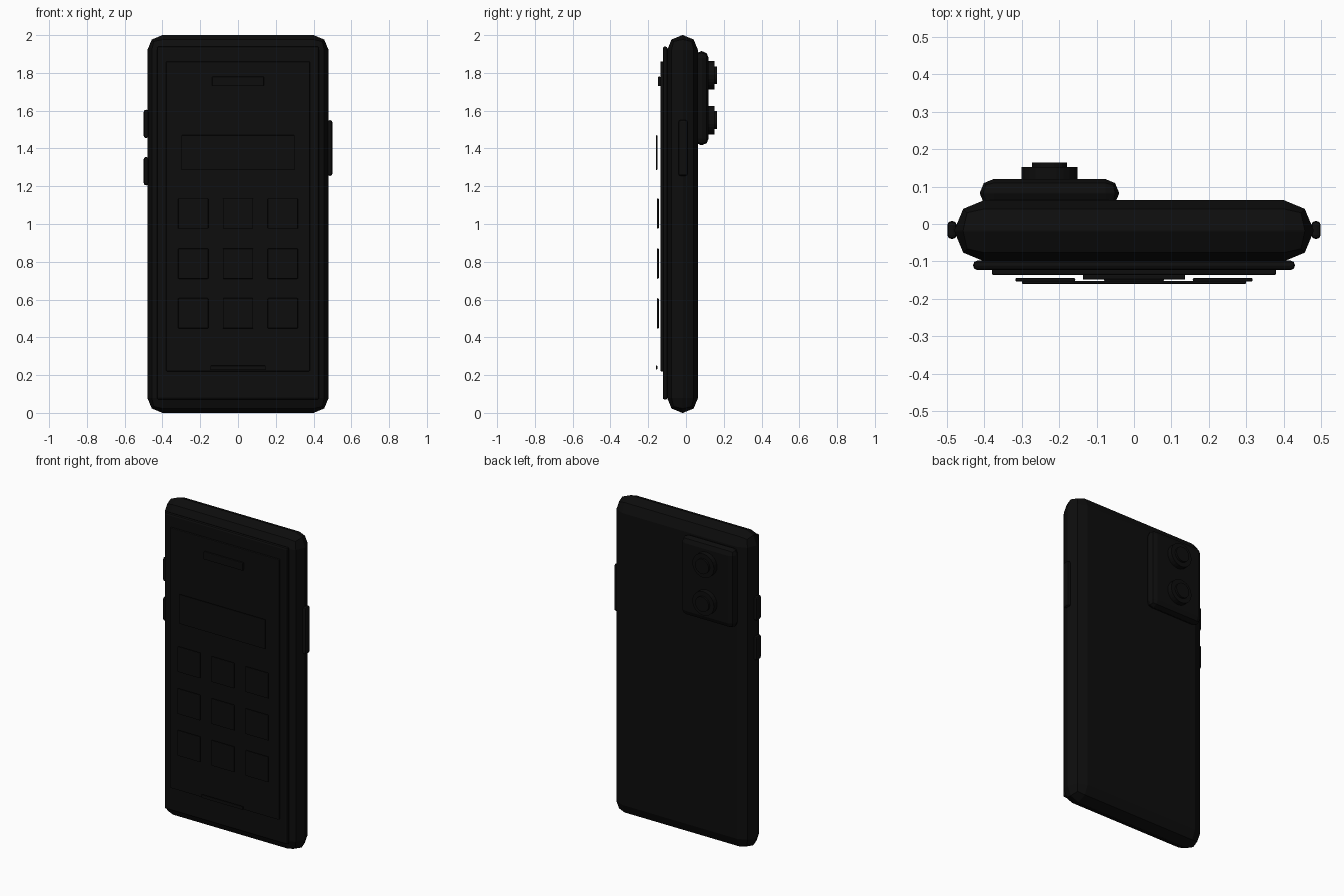
import bpy
import bmesh
from math import pi
from mathutils import Matrix, Vector

cube = bpy.data.objects.get("Cube")
if cube:
    bpy.data.objects.remove(cube, do_unlink=True)

# One near-black colour for every part
black = bpy.data.materials.new("matte_black")
black.use_nodes = True
colour = (0.004, 0.004, 0.004, 1)
black.diffuse_color = colour
black.node_tree.nodes["Principled BSDF"].inputs["Base Color"].default_value = colour


def add_object(name, bm):
    mesh = bpy.data.meshes.new(name)
    bm.to_mesh(mesh)
    bm.free()
    mesh.materials.append(black)
    obj = bpy.data.objects.new(name, mesh)
    bpy.context.collection.objects.link(obj)
    return obj


def box(name, x, y, z, bevel):
    """Bevelled box from (low, high) ranges on each axis."""
    low, high = (Vector(corner) for corner in zip(x, y, z))
    bm = bmesh.new()
    bmesh.ops.create_cube(bm, size=1)
    bmesh.ops.scale(bm, vec=high - low, verts=bm.verts)
    bmesh.ops.translate(bm, vec=(low + high) / 2, verts=bm.verts)
    bmesh.ops.bevel(bm, geom=bm.edges[:], offset=bevel, segments=2,
                    profile=0.5, affect='EDGES', clamp_overlap=True)
    return add_object(name, bm)


def disc(name, x, z, radius, y):
    """Cylinder along y between the two y values."""
    bm = bmesh.new()
    bmesh.ops.create_cone(bm, cap_ends=True, segments=24, radius1=radius,
                          radius2=radius, depth=y[1] - y[0],
                          matrix=Matrix.Translation((x, sum(y) / 2, z))
                          @ Matrix.Rotation(pi / 2, 4, 'X'))
    return add_object(name, bm)


# Body and layered front
box("body", (-0.48, 0.48), (-0.1, 0.064), (0, 2), 0.08)
box("front_bezel", (-0.43, 0.43), (-0.123, -0.098), (0.07, 1.94), 0.011)
box("screen", (-0.38, 0.38), (-0.136, -0.12), (0.22, 1.86), 0.004)
box("earpiece", (-0.137, 0.137), (-0.149, -0.135), (1.73, 1.78), 0.004)
box("home_bar", (-0.145, 0.145), (-0.16, -0.152), (0.23, 0.25), 0.002)

# Screen tiles
box("wide_tile", (-0.3, 0.3), (-0.16, -0.152), (1.285, 1.47), 0.003)
for row, z in enumerate((1.055, 0.79, 0.527)):
    for column, x in enumerate((-0.237, 0, 0.237)):
        box(f"app_tile_{row}_{column}", (x - 0.08, x + 0.08),
            (-0.154, -0.144), (z - 0.08, z + 0.08), 0.004)

# Side buttons
box("power_button", (0.474, 0.499), (-0.04, 0.008), (1.255, 1.55), 0.011)
box("volume_up_button", (-0.499, -0.474), (-0.04, 0.008), (1.455, 1.605), 0.011)
box("volume_down_button", (-0.499, -0.474), (-0.04, 0.008), (1.205, 1.355), 0.011)

# Rear camera block with two stepped lenses
box("camera_block", (-0.412, -0.04), (0.045, 0.12), (1.417, 1.915), 0.036)
for label, z in (("upper", 1.788), ("lower", 1.55)):
    disc(label + "_lens_ring", -0.226, z, 0.075, (0.11, 0.152))
    disc(label + "_lens_glass", -0.226, z, 0.047, (0.14, 0.165))
